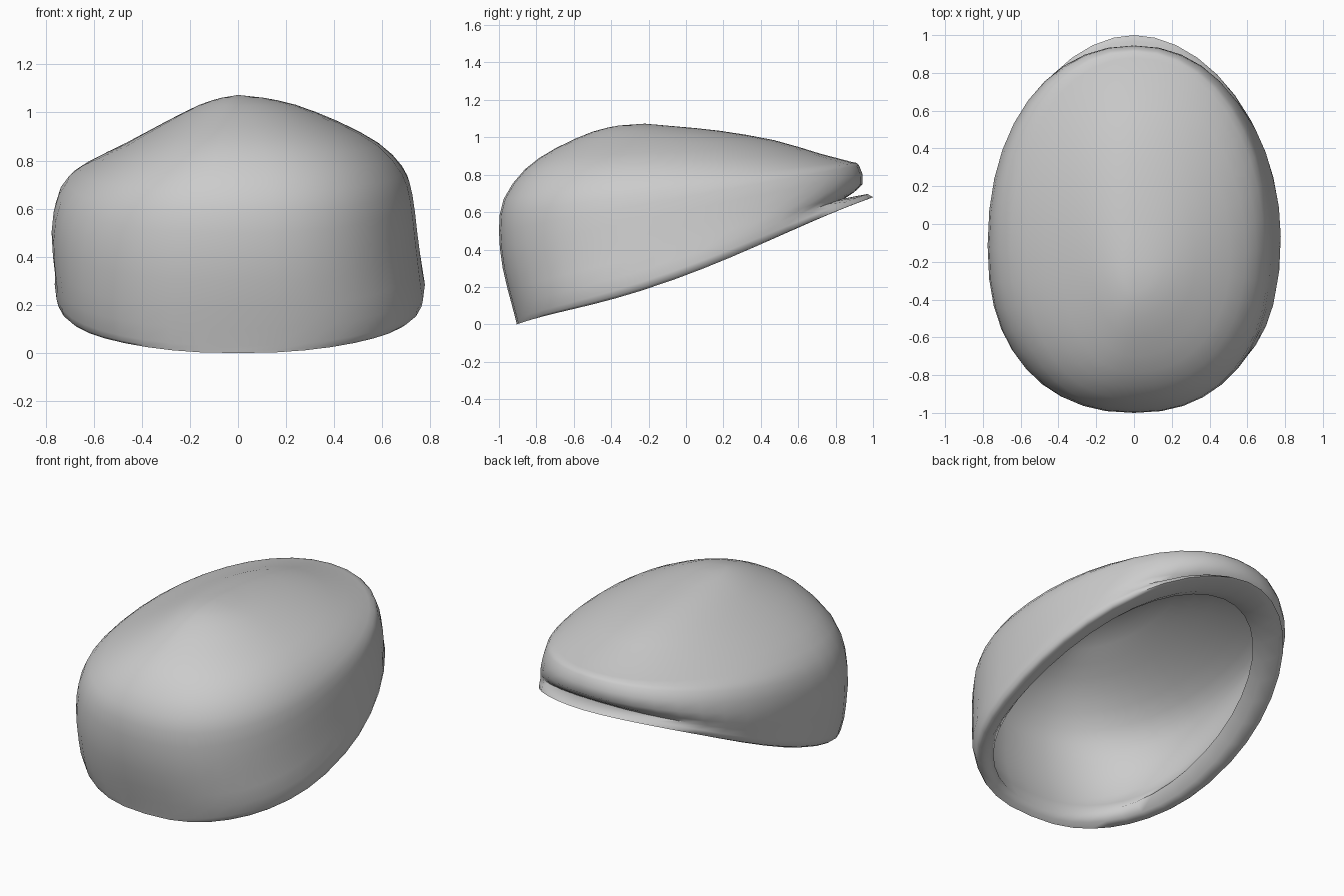
import bpy, bmesh, math

SEG = 40

# Each ring: front y, front z, back y, back z, left half-width, right half-width,
# front squareness, back squareness, sag of the sides
CROWN = [
    (-0.93, 0.10, 0.85, 0.674, 0.76, 0.768, 2.4, 2.4, 0.035),
    (-0.98, 0.30, 0.945, 0.75, 0.775, 0.745, 2.35, 2.15, 0.0),
    (-1.00, 0.50, 0.925, 0.85, 0.745, 0.725, 2.3, 2.1, 0.0),
    (-0.975, 0.67, 0.88, 0.87, 0.655, 0.69, 2.3, 2.05, 0.0),
    (-0.86, 0.83, 0.72, 0.912, 0.47, 0.59, 2.25, 2.05, 0.0),
    (-0.70, 0.94, 0.47, 0.985, 0.30, 0.42, 2.1, 2.0, 0.0),
    (-0.50, 1.03, 0.18, 1.035, 0.16, 0.24, 2.0, 2.0, 0.0),
    (-0.36, 1.063, -0.05, 1.058, 0.07, 0.11, 2.0, 2.0, 0.0),
]
BAND = [
    (-0.87, 0.06, 0.79, 0.66, 0.62, 0.63, 2.3, 1.95, 0.03),
    (-0.885, 0.02, 0.87, 0.645, 0.67, 0.68, 2.35, 1.92, 0.06),
    (-0.905, 0.0, 0.97, 0.668, 0.735, 0.75, 2.4, 1.9, 0.06),
    (-0.907, 0.01, 1.0, 0.68, 0.755, 0.772, 2.4, 1.9, 0.055),
    (-0.912, 0.03, 0.97, 0.697, 0.762, 0.777, 2.4, 1.95, 0.045),
]
# Lining sits just inside the crown
LINING = [
    (-0.5, 1.0, 0.18, 1.005, 0.15, 0.23, 2.0, 2.0, 0.0),
    (-0.69, 0.915, 0.455, 0.955, 0.29, 0.41, 2.1, 2.0, 0.0),
    (-0.84, 0.81, 0.70, 0.89, 0.455, 0.57, 2.25, 2.0, 0.0),
    (-0.95, 0.65, 0.86, 0.84, 0.63, 0.66, 2.3, 2.05, 0.0),
    (-0.97, 0.49, 0.90, 0.82, 0.715, 0.695, 2.3, 2.1, 0.0),
    (-0.95, 0.30, 0.89, 0.74, 0.735, 0.715, 2.35, 2.1, 0.0),
    (-0.905, 0.15, 0.83, 0.69, 0.70, 0.69, 2.4, 2.0, 0.01),
]


def spline(rows, steps):
    """Catmull-Rom blend between ring descriptions."""
    out = []
    for i in range(len(rows) - 1):
        a, b = rows[max(i - 1, 0)], rows[i]
        c, d = rows[i + 1], rows[min(i + 2, len(rows) - 1)]
        for s in range(steps):
            t = s / steps
            out.append([0.5 * (2 * q + (r - p) * t + (2 * p - 5 * q + 4 * r - u) * t * t
                               + (3 * q - p - 3 * r + u) * t ** 3)
                        for p, q, r, u in zip(a, b, c, d)])
    return out + [rows[-1]]


def ring_points(row):
    """Egg-shaped tilted ring, squarer toward the front."""
    fy, fz, by, bz, wl, wr, nf, nb, sag = row
    mid = fy + 0.45 * (by - fy)
    pts = []
    for k in range(SEG):
        a = 2 * math.pi * k / SEG
        c, s = math.cos(a), math.sin(a)
        e = 2 / (nf if s < 0 else nb)
        x = math.copysign(abs(c) ** e, c) * (wr if c > 0 else wl)
        y = mid + math.copysign(abs(s) ** e, s) * ((by - mid) if s > 0 else (mid - fy))
        z = fz + (bz - fz) * (y - fy) / (by - fy) - sag * c ** 4
        pts.append((x, y, z))
    return pts


def loft(name, rows, first, last):
    """Skin the rings and close both ends to pole points."""
    bm = bmesh.new()
    rings = [[bm.verts.new(p) for p in ring_points(r)] for r in rows]
    for lo, hi in zip(rings, rings[1:]):
        for k in range(SEG):
            j = (k + 1) % SEG
            bm.faces.new((lo[k], lo[j], hi[j], hi[k]))
    start, end = bm.verts.new(first), bm.verts.new(last)
    for k in range(SEG):
        j = (k + 1) % SEG
        bm.faces.new((rings[0][j], rings[0][k], start))
        bm.faces.new((rings[-1][k], rings[-1][j], end))
    bmesh.ops.recalc_face_normals(bm, faces=bm.faces)
    mesh = bpy.data.meshes.new(name)
    bm.to_mesh(mesh)
    bm.free()
    ob = bpy.data.objects.new(name, mesh)
    bpy.context.collection.objects.link(ob)
    bpy.ops.object.select_all(action='DESELECT')
    ob.select_set(True)
    bpy.context.view_layer.objects.active = ob
    bpy.ops.object.shade_smooth_by_angle(angle=math.radians(80))
    return ob


# Cap: hollow lining, rolled rim with back lip, then the lopsided crown
rows = spline(LINING, 2) + BAND + spline(CROWN, 2)
loft("cap_shell", rows, first=(0.01, -0.2, 1.043), last=(0, -0.22, 1.073))
